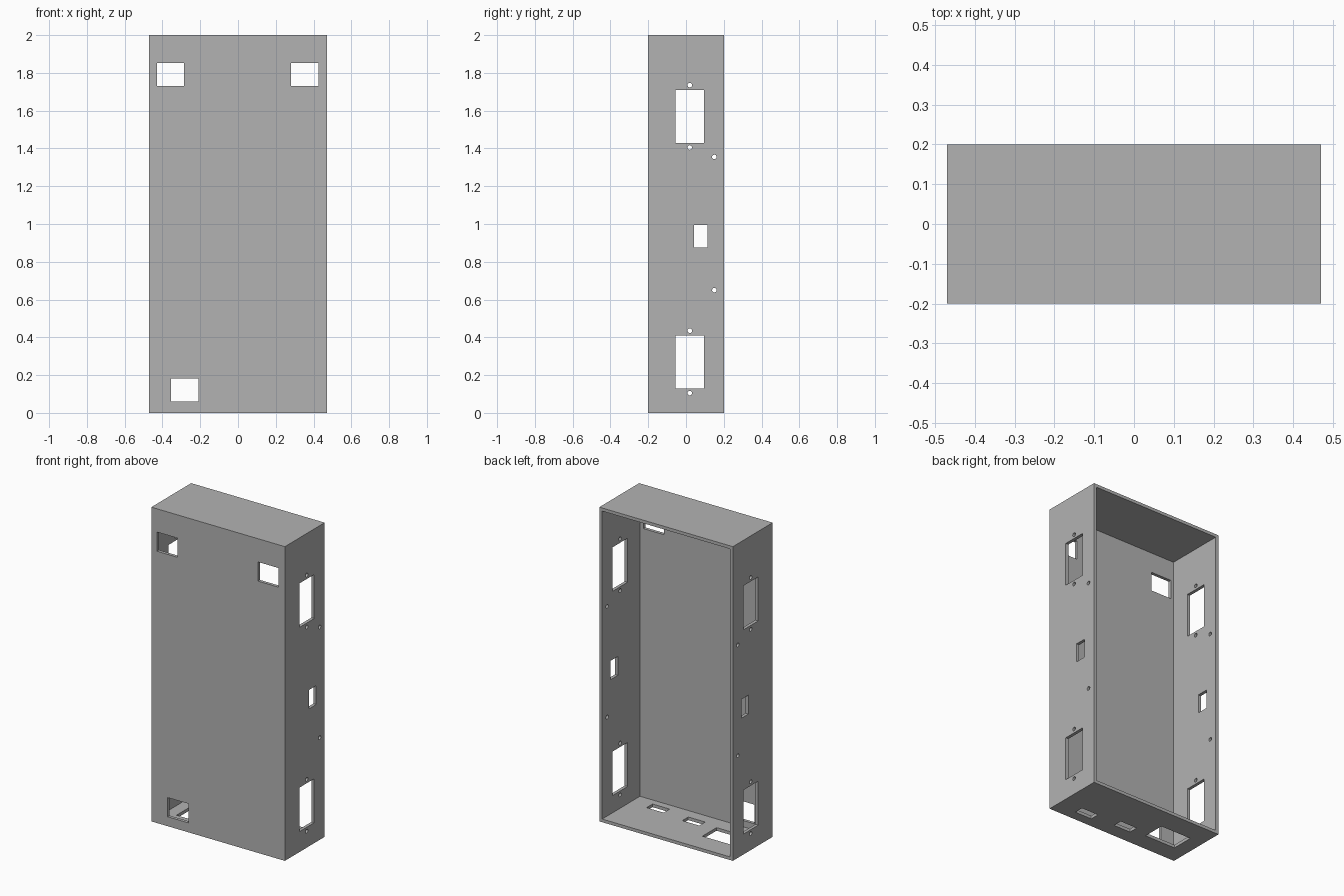
import bpy
import bmesh
import math
from mathutils import Matrix, Vector

cube = bpy.data.objects.get("Cube")
if cube:
    bpy.data.objects.remove(cube, do_unlink=True)

W, D, H, T = 0.47, 0.20, 2.0, 0.02   # half width, half depth, height, wall

grey = bpy.data.materials.new("plain grey")
grey.use_nodes = True
colour = (0.45, 0.45, 0.45, 1)
grey.diffuse_color = colour
grey.node_tree.nodes["Principled BSDF"].inputs["Base Color"].default_value = colour


def add_box(bm, x, y, z):
    """Add a box given by (low, high) ranges on each axis."""
    lo, hi = (Vector(p) for p in zip(x, y, z))
    size = Matrix.Diagonal((*(hi - lo), 1))
    bmesh.ops.create_cube(bm, size=1, matrix=Matrix.Translation((lo + hi) / 2) @ size)


def add_bore(bm, y, z, radius=0.012):
    """Add a round rod running along x through both sides."""
    place = Matrix.Translation((0, y, z)) @ Matrix.Rotation(math.pi / 2, 4, 'Y')
    bmesh.ops.create_cone(bm, cap_ends=True, segments=24, radius1=radius,
                          radius2=radius, depth=3 * W, matrix=place)


def make_object(name, bm):
    mesh = bpy.data.meshes.new(name)
    bm.to_mesh(mesh)
    bm.free()
    mesh.materials.append(grey)
    obj = bpy.data.objects.new(name, mesh)
    bpy.context.collection.objects.link(obj)
    return obj


def cut(target, cutter):
    mod = target.modifiers.new("cut", 'BOOLEAN')
    mod.operation = 'DIFFERENCE'
    mod.solver = 'EXACT'
    mod.object = cutter
    bpy.context.view_layer.objects.active = target
    bpy.ops.object.modifier_apply(modifier=mod.name)
    bpy.data.objects.remove(cutter, do_unlink=True)


# Solid enclosure block
bm = bmesh.new()
add_box(bm, (-W, W), (-D, D), (0, H))
enclosure = make_object("enclosure_shell", bm)

# Cavity open at the back
bm = bmesh.new()
add_box(bm, (-W + T, W - T), (-D + T, D + 0.1), (T, H - T))
cut(enclosure, make_object("cavity_cutter", bm))

# All openings
bm = bmesh.new()
through = (-1.5 * W, 1.5 * W)
for z in (0.13, 1.43):                       # large side openings and screw holes
    add_box(bm, through, (-0.055, 0.095), (z, z + 0.28))
    add_bore(bm, 0.02, z - 0.025)
    add_bore(bm, 0.02, z + 0.305)
add_box(bm, through, (0.043, 0.115), (0.875, 0.995))   # small side opening
for z in (0.65, 1.355):                      # rear fixing holes
    add_bore(bm, 0.15, z)
for x, z in ((-0.43, 1.73), (0.28, 1.73), (-0.355, 0.06)):   # front openings
    add_box(bm, (x, x + 0.145), (-D - 0.05, -D + 0.06), (z, z + 0.122))
for x, y in ((0.27, -0.105), (0.0, -0.078)):           # small floor openings
    add_box(bm, (x - 0.06, x + 0.06), (y - 0.03, y + 0.03), (-0.05, 0.05))
add_box(bm, (-0.375, -0.157), (-0.083, 0.06), (-0.05, 0.05))   # large floor opening
cut(enclosure, make_object("opening_cutter", bm))
